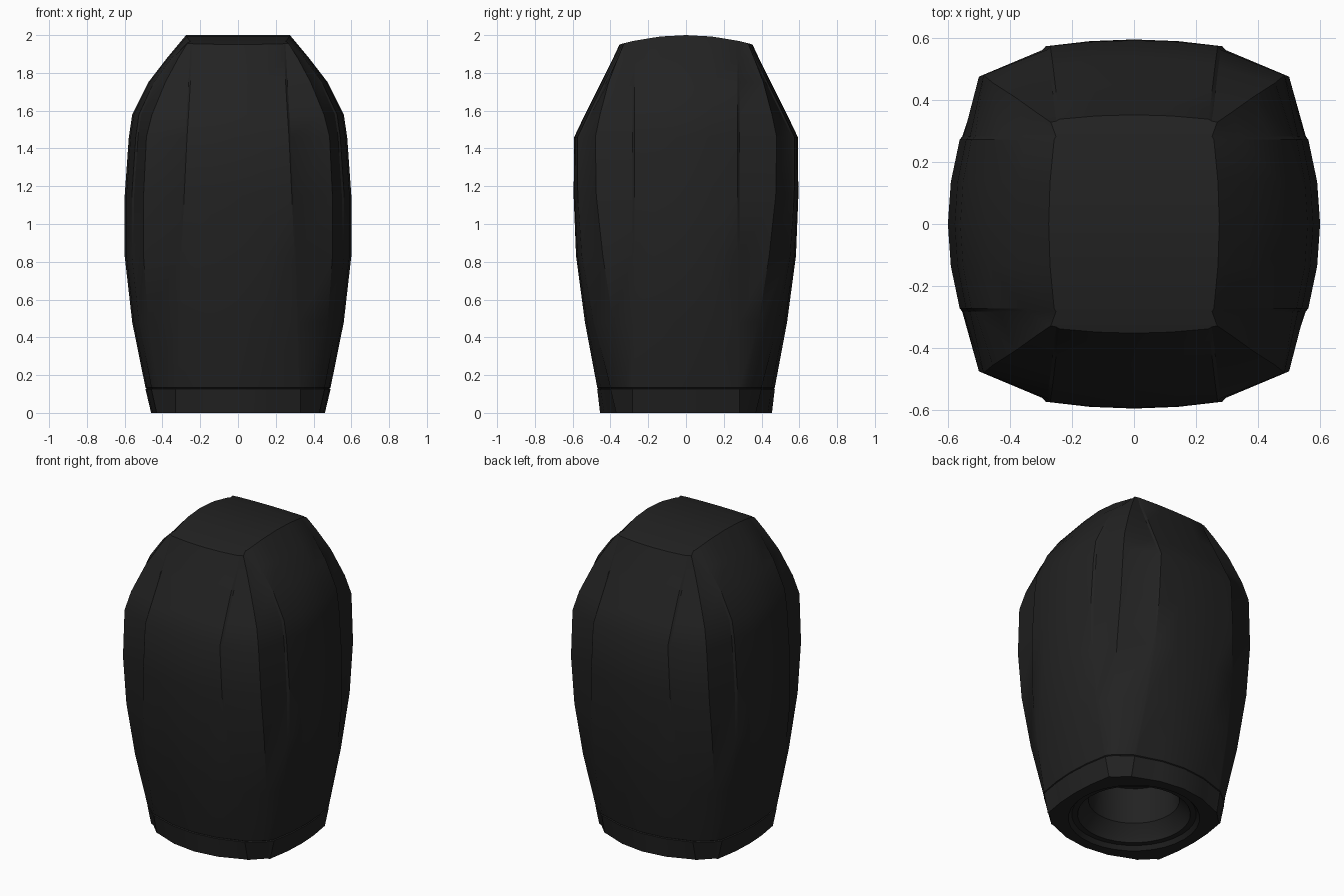
import bpy, bmesh, math

cube = bpy.data.objects.get("Cube")
if cube:
    bpy.data.objects.remove(cube)

mat = bpy.data.materials.new("matte black")
mat.use_nodes = True
COLOUR = (0.016, 0.016, 0.016, 1)
mat.diffuse_color = COLOUR
mat.node_tree.nodes["Principled BSDF"].inputs["Base Color"].default_value = COLOUR

# Levels: height, half width, half depth, corner x, corner y,
# front panel half width, front panel bulge, step depth at the panel edges
LEVELS = [
    (0.00, .46, .455, .41, .29, .32, .085, .000),
    (0.13, .49, .47, .43, .32, .32, .070, .000),
    (0.48, .56, .535, .475, .385, .31, .045, .003),
    (0.83, .60, .582, .50, .44, .30, .030, .008),
    (1.15, .60, .595, .50, .475, .285, .022, .012),
    (1.46, .578, .592, .485, .48, .27, .018, .012),
    (1.58, .56, .535, .455, .455, .262, .018, .012),
    (1.75, .475, .450, .385, .41, .252, .017, .011),
    (1.88, .375, .385, .315, .36, .245, .016, .008),
    (2.00, .275, .352, .268, .328, .24, .014, .006),
]
SIDE = 0.272          # side panel half width
GAP = 0.01            # width of the step beside a panel
COUNT = 32


def dome(y):
    return 2 - 0.4 * y * y


def outline(w, d, cx, cy, q, bulge, step):
    """Closed section: bulged panels, small steps and one crease per corner."""
    drop = 0.038 * w / 0.6
    quarter = [(w, 0), (w - drop / 4, SIDE / 2), (w - drop, SIDE),
               (w - drop - step, SIDE + GAP), (cx, cy),
               (q + GAP, d - bulge - step), (q, d - bulge),
               (q / 2, d - bulge / 4), (0, d)]
    half = quarter + [(-x, y) for x, y in quarter[-2::-1]]
    return half + [(x, -y) for x, y in half[-2:0:-1]]


def add_ring(bm, points, z=None, scale=1):
    return [bm.verts.new((x * scale, y * scale, dome(y) if z is None else z))
            for x, y in points]


def bridge(bm, a, b):
    for i in range(COUNT):
        j = (i + 1) % COUNT
        bm.faces.new((a[i], a[j], b[j], b[i]))


def finish(bm, name):
    bmesh.ops.recalc_face_normals(bm, faces=bm.faces)
    mesh = bpy.data.meshes.new(name)
    bm.to_mesh(mesh)
    bm.free()
    mesh.materials.append(mat)
    obj = bpy.data.objects.new(name, mesh)
    bpy.context.collection.objects.link(obj)
    bpy.ops.object.select_all(action='DESELECT')
    obj.select_set(True)
    bpy.context.view_layer.objects.active = obj
    bpy.ops.object.shade_smooth_by_angle(angle=math.radians(28))
    return obj


# Knob body: lofted panels with a fine seam above the base collar
bm = bmesh.new()
rings = []
for z, *shape in LEVELS:
    points = outline(*shape)
    if z == 0.13:
        for dz, scale in ((-.004, 1), (0, .987), (.004, 1)):
            rings.append(add_ring(bm, points, z + dz, scale))
    else:
        rings.append(add_ring(bm, points, None if z == 2 else z))
for a, b in zip(rings, rings[1:]):
    bridge(bm, a, b)

# Top cap: strips across the width, domed from front to back
top = rings[-1]
half = COUNT // 2
for i in range(-8, 8):
    strip = [top[i % COUNT], top[(i + 1) % COUNT],
             top[(half - i - 1) % COUNT], top[(half - i) % COUNT]]
    bm.faces.new(list(dict.fromkeys(strip)))

# Underside: chamfered lip and round socket
previous = rings[0]
for radius, z in ((.39, 0), (.37, .025), (.335, .025), (.32, .06),
                  (.27, .12), (.26, .35)):
    circle = [(radius * math.cos(math.tau * i / COUNT),
               radius * math.sin(math.tau * i / COUNT)) for i in range(COUNT)]
    ring = add_ring(bm, circle, z)
    bridge(bm, previous, ring)
    previous = ring
bm.faces.new(previous)
finish(bm, "knob_body")
